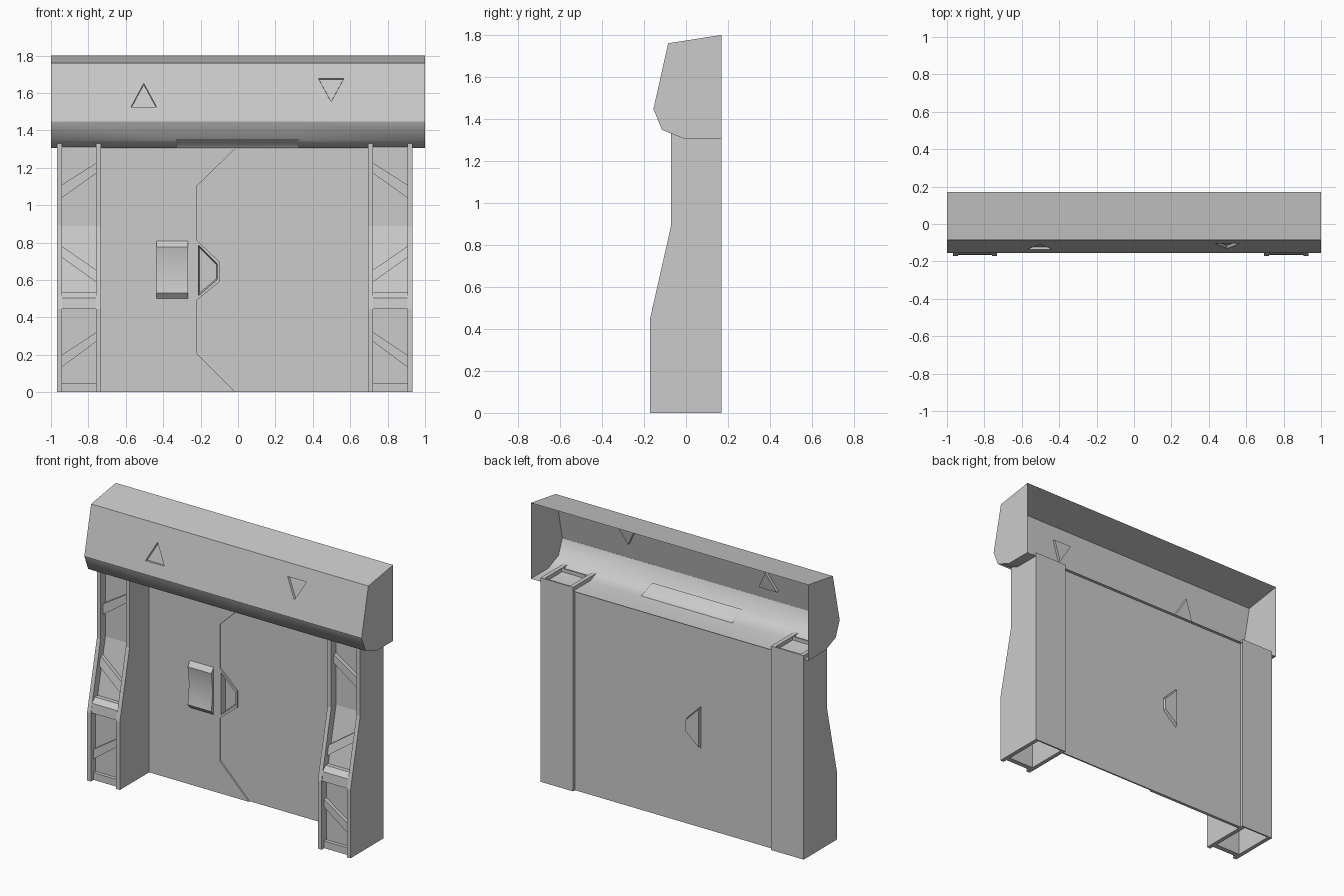
import bpy, bmesh
from math import radians
from mathutils import Vector
from mathutils.geometry import tessellate_polygon

if "Cube" in bpy.data.objects:
    bpy.data.objects.remove(bpy.data.objects["Cube"])

CX = -0.018          # centre line of the posts and doors
BACK = 0.17


def finish(name, bm, smooth=None):
    bmesh.ops.remove_doubles(bm, verts=bm.verts, dist=0.0002)
    bmesh.ops.recalc_face_normals(bm, faces=bm.faces)
    me = bpy.data.meshes.new(name)
    bm.to_mesh(me)
    bm.free()
    ob = bpy.data.objects.new(name, me)
    bpy.context.collection.objects.link(ob)
    if smooth:
        bpy.ops.object.select_all(action='DESELECT')
        ob.select_set(True)
        bpy.context.view_layer.objects.active = ob
        bpy.ops.object.shade_smooth_by_angle(angle=radians(smooth))
    return ob


def face(bm, pts):
    return bm.faces.new([bm.verts.new(p) for p in pts])


def fill(bm, loops, place):
    """Flat fill of an outline with holes."""
    flat = [p for loop in loops for p in loop]
    for tri in tessellate_polygon([[Vector((u, v, 0)) for u, v in l] for l in loops]):
        face(bm, [place(*flat[i]) for i in tri])


def prism(name, loops, place, w0, w1, smooth=None):
    """Outline (with holes) extruded from w0 to w1."""
    bm = bmesh.new()
    for w in (w0, w1):
        fill(bm, loops, lambda u, v: place(u, v, w))
    for loop in loops:
        for a, b in zip(loop, loop[1:] + loop[:1]):
            face(bm, [place(*a, w0), place(*b, w0), place(*b, w1), place(*a, w1)])
    return finish(name, bm, smooth)


def cup(bm, outer, inner):
    """Open pocket: sloping walls and a floor."""
    n = len(outer)
    for i in range(n):
        j = (i + 1) % n
        face(bm, [outer[i], outer[j], inner[j], inner[i]])
    face(bm, inner)


def shrink(pts, k, shift):
    c = sum(pts, Vector()) / len(pts)
    return [c + (p - c) * k + Vector(shift) for p in pts]


# Header: hollow hood, open at the back
prof = [(BACK, 1.80), (-0.085, 1.76), (-0.155, 1.447), (-0.115, 1.348),
        (-0.007, 1.305), (BACK, 1.305)]
xs = [-1, -0.335, 0.33, 1]
bm = bmesh.new()


def on_front(x, z):
    return Vector((x, -0.155 + (z - 1.447) * 0.07 / 0.313, z))


tri_up = [(-0.572, 1.525), (-0.435, 1.525), (-0.504, 1.652)]
tri_down = [(0.43, 1.677), (0.566, 1.677), (0.498, 1.553)]
fill(bm, [[(x, 1.447) for x in xs] + [(1, 1.76), (-1, 1.76)], tri_up, tri_down], on_front)
for tri in (tri_up, tri_down):
    rim = [on_front(*p) for p in tri]
    cup(bm, rim, shrink(rim, 0.95, (0, 0.015, -0.003)))
face(bm, [(-1, *prof[0]), (1, *prof[0]), (1, *prof[1]), (-1, *prof[1])])
for i in (2, 3, 4):
    for k in range(3):
        if (i, k) != (3, 1):
            a, b = xs[k], xs[k + 1]
            face(bm, [(a, *prof[i]), (b, *prof[i]), (b, *prof[i + 1]), (a, *prof[i + 1])])
# pocket under the hood
cup(bm, [(xs[1], *prof[3]), (xs[2], *prof[3]), (xs[2], *prof[4]), (xs[1], *prof[4])],
    [(-0.315, -0.095, 1.362), (0.31, -0.095, 1.362),
     (0.31, -0.025, 1.333), (-0.315, -0.025, 1.333)])
for x in (-1, 1):
    face(bm, [(x, *p) for p in prof])
header = finish("header_hood", bm, 50)
mod = header.modifiers.new("face_weight", 'WEIGHTED_NORMAL')
mod.keep_sharp = True

# Posts: hollow channels with ribs, braces and bars
TOP = 1.33


def front_y(z):
    t = min(max((z - 0.444) / 0.444, 0), 1)
    return -0.172 + 0.1 * t


bends = [0, 0.444, 0.888, TOP]
front_line = [(front_y(z), z) for z in bends]
wall = front_line + [(BACK, TOP), (BACK, 0)]
panel = [(y + 0.05, z) for y, z in front_line] + [(y + 0.06, z) for y, z in front_line[::-1]]
back_plate = [(0.16, 0), (0.16, TOP), (BACK, TOP), (BACK, 0)]
crossbar = [(-0.115, 0.445), (-0.166, 0.445), (-0.160, 0.505), (-0.130, 0.535), (-0.09, 0.535)]
foot_bar = [(-0.145, 0), (-0.145, 0.047), (-0.115, 0.047), (-0.115, 0)]
IN, OUT = 0.741, 0.923
braces = [(1.17, 1.225, 1.04, 1.11), (0.59, 0.655, 0.72, 0.78), (0.27, 0.32, 0.135, 0.20)]

for side, s in (("left", -1), ("right", 1)):
    def across(y, z, o):
        return Vector((CX + s * o, y, z))

    def on_panel(o, z, d):
        return Vector((CX + s * o, front_y(z) + d, z))

    prism(side + "_post_inner_wall", [wall], across, 0.714, IN)
    prism(side + "_post_outer_wall", [wall], across, OUT, 0.95)
    for name, shape in (("panel", panel), ("back", back_plate),
                        ("crossbar", crossbar), ("foot_bar", foot_bar)):
        prism(f"{side}_post_{name}", [shape], across, IN, OUT)
    for n, (i0, i1, o0, o1) in enumerate(braces):
        prism(f"{side}_post_brace_{n + 1}",
              [[(IN, i0), (IN, i1), (OUT, o1), (OUT, o0)]], on_panel, 0.025, 0.052)


# Door: back panel with a slightly raised left leaf
def upright(x, z, y):
    return Vector((x, y, z))


DOOR_TOP = 1.304
trap = [(-0.212, 0.515), (-0.212, 0.788), (-0.110, 0.686), (-0.110, 0.603)]
left, right = CX - 0.72, CX + 0.72
prism("door_panel", [[(left, 0), (right, 0), (right, DOOR_TOP), (left, DOOR_TOP)], trap],
      upright, 0.14, 0.15)
leaf = [(left, 0), (-0.013, 0), (-0.2225, 0.21), (-0.2225, 0.49), (-0.099, 0.59),
        (-0.099, 0.698), (-0.2225, 0.815), (-0.2225, 1.10), (-0.013, DOOR_TOP), (left, DOOR_TOP)]
prism("door_left_leaf", [leaf, trap], upright, 0.13, 0.14)

# Recessed hand hold
bm = bmesh.new()
rim = [upright(x, z, 0.13) for x, z in trap]
cup(bm, rim, shrink(rim, 0.9, (0, 0.037, 0)))
finish("door_hand_recess", bm)

# Grip with a dished middle
grip = [(0.131, 0.50), (0.105, 0.53), (0.114, 0.58), (0.118, 0.655),
        (0.114, 0.73), (0.105, 0.777), (0.131, 0.81)]
prism("door_grip", [grip], lambda y, z, x: Vector((x, y, z)), -0.437, -0.267, 30)
